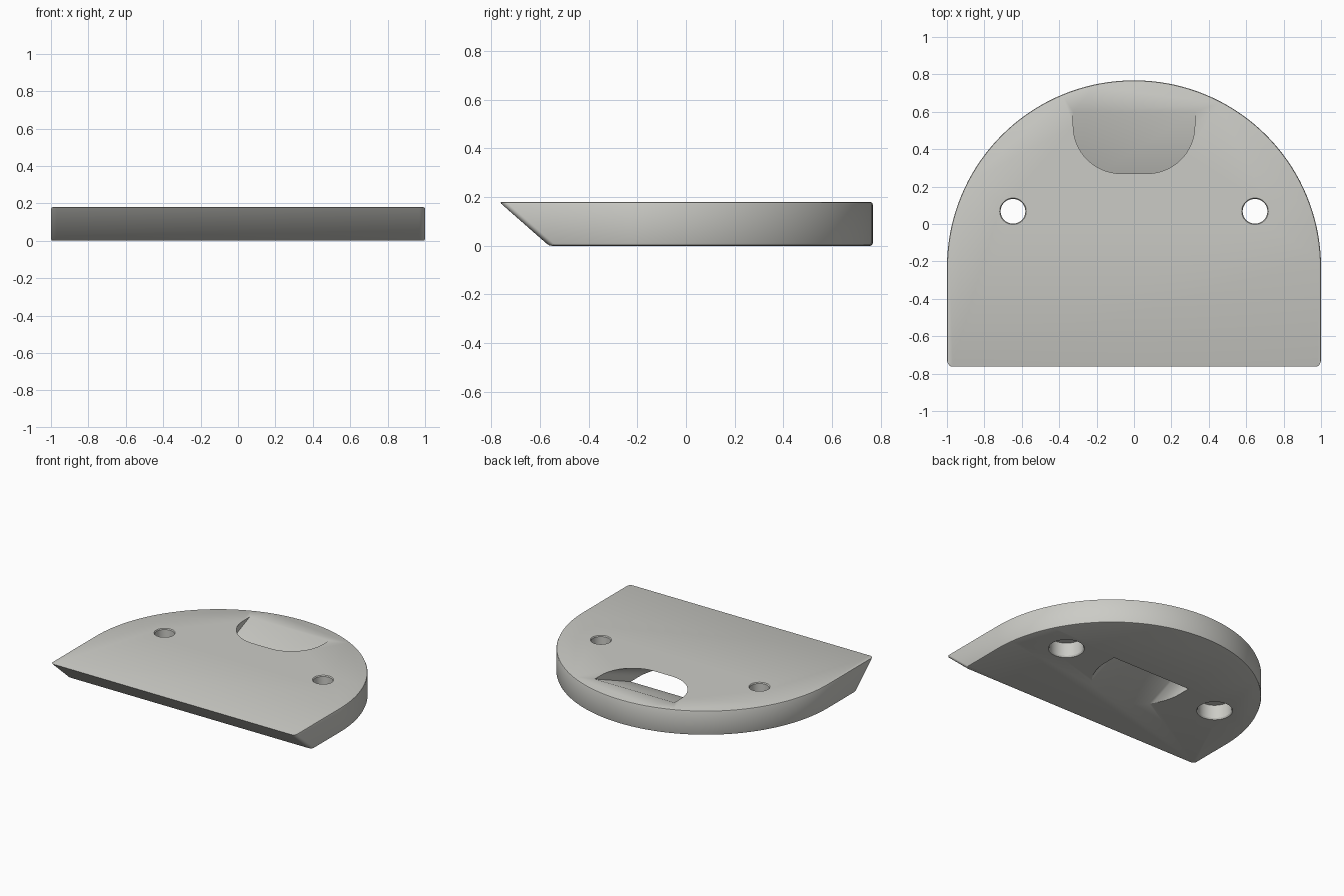
import bpy, bmesh, math

if "Cube" in bpy.data.objects:
    bpy.data.objects.remove(bpy.data.objects["Cube"])

grey = bpy.data.materials.new("warm_grey")
grey.diffuse_color = (0.6, 0.6, 0.565, 1)
grey.use_nodes = True
grey.node_tree.nodes["Principled BSDF"].inputs["Base Color"].default_value = grey.diffuse_color


def arc(cx, cy, r, a0, a1, n):
    """Points along an arc, angles in degrees."""
    return [(cx + r * math.cos(math.radians(a0 + (a1 - a0) * i / n)),
             cy + r * math.sin(math.radians(a0 + (a1 - a0) * i / n))) for i in range(n + 1)]


def loft(name, rings, bevel=0.0):
    """Closed solid through a stack of rings with equal point counts."""
    bm = bmesh.new()
    vs = [[bm.verts.new(p) for p in ring] for ring in rings]
    n = len(vs[0])
    for a, b in zip(vs, vs[1:]):
        for i in range(n):
            bm.faces.new((a[i], a[(i + 1) % n], b[(i + 1) % n], b[i]))
    caps = [bm.faces.new(vs[0][::-1]), bm.faces.new(vs[-1])]
    bmesh.ops.recalc_face_normals(bm, faces=bm.faces[:])
    if bevel:
        rims = [e for f in caps for e in f.edges]
        bmesh.ops.bevel(bm, geom=rims, offset=bevel, segments=2, profile=0.5,
                        affect='EDGES', clamp_overlap=True)
    me = bpy.data.meshes.new(name)
    bm.to_mesh(me)
    bm.free()
    ob = bpy.data.objects.new(name, me)
    bpy.context.collection.objects.link(ob)
    me.materials.append(grey)
    return ob


H = 0.18

# Plate: half-round back, straight sides, undercut sloping front
outline = (arc(0, -0.232, 1, 0, 180, 72)
           + arc(-0.97, -0.738, 0.03, 180, 270, 5)
           + arc(0.97, -0.738, 0.03, 270, 360, 5))
bottom = [(x, y + (0.205 if y < -0.7 else 0), 0) for x, y in outline]
top = [(x, y, H) for x, y in outline]
plate = loft("plate", [bottom, top], bevel=0.01)

# Slanted thumb slot: straight back edge, rounded front, runs forward going down
slot = ([(0.325, 0.6), (-0.325, 0.6)]
        + arc(-0.07, 0.525, 0.255, 180, 270, 16)
        + arc(0.07, 0.525, 0.255, 270, 360, 16))
low = [(x, 0.18 - (0.6 - y) * 1.25) for x, y in slot]


def slot_ring(z):
    t = z / H
    return [(a[0], b[1] + (a[1] - b[1]) * t, z) for a, b in zip(slot, low)]


cutters = [loft("slot_cutter", [slot_ring(-0.03), slot_ring(H + 0.03)])]

# Screw holes: narrow through hole with a wide recess from below
profile = [(0.127, -0.01), (0.114, 0.01), (0.114, 0.108),
           (0.066, 0.108), (0.066, 0.173), (0.078, 0.19)]
for side in (-1, 1):
    rings = [[(x, y, z) for x, y in arc(side * 0.647, 0.068, r, 0, 352.5, 47)]
             for r, z in profile]
    cutters.append(loft("screw_hole_cutter", rings))

for c in cutters:
    m = plate.modifiers.new(c.name, 'BOOLEAN')
    m.operation = 'DIFFERENCE'
    m.solver = 'EXACT'
    m.object = c

# Bake the cuts, then remove the cutters
dg = bpy.context.evaluated_depsgraph_get()
me = bpy.data.meshes.new_from_object(plate.evaluated_get(dg))
plate.modifiers.clear()
plate.data = me
for c in cutters:
    bpy.data.objects.remove(c)

bpy.context.view_layer.objects.active = plate
plate.select_set(True)
bpy.ops.object.shade_smooth_by_angle(angle=math.radians(30))
